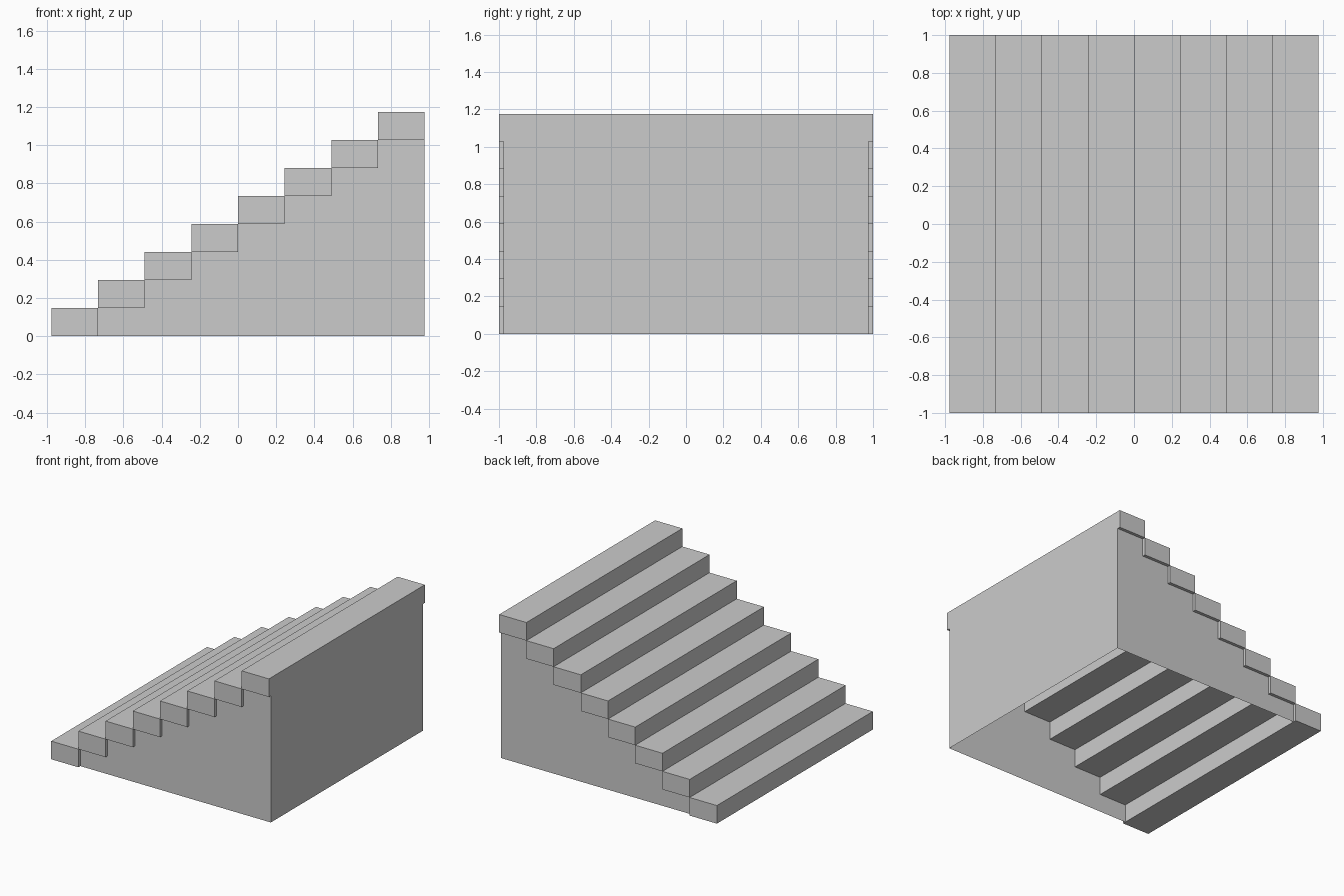
import bpy
import bmesh

STEPS = 8
TREAD = 1.955 / STEPS
RISE = 1.175 / STEPS
FRONT_X = -TREAD * STEPS / 2
BACK_X = -FRONT_X
STEP_HALF = 1.0       # half length of each tread
PANEL_HALF = 0.975    # side panels sit slightly inside the tread ends

if "Cube" in bpy.data.objects:
    bpy.data.objects.remove(bpy.data.objects["Cube"], do_unlink=True)

grey = bpy.data.materials.new("plain grey")
grey.use_nodes = True
colour = (0.6, 0.6, 0.6, 1)
grey.diffuse_color = colour
grey.node_tree.nodes["Principled BSDF"].inputs["Base Color"].default_value = colour


def add_object(name, bm):
    mesh = bpy.data.meshes.new(name)
    bm.to_mesh(mesh)
    bm.free()
    mesh.materials.append(grey)
    obj = bpy.data.objects.new(name, mesh)
    bpy.context.collection.objects.link(obj)
    return obj


# Solid steps, each touching the next along one edge
for i in range(STEPS):
    bm = bmesh.new()
    bmesh.ops.create_cube(bm, size=1)
    bmesh.ops.scale(bm, vec=(TREAD, 2 * STEP_HALF, RISE), verts=bm.verts)
    centre = (FRONT_X + (i + 0.5) * TREAD, 0, (i + 0.5) * RISE)
    bmesh.ops.translate(bm, vec=centre, verts=bm.verts)
    add_object(f"step_{i + 1}", bm)

# Stepped outline of the side panels, following the undersides of the steps
outline = [(FRONT_X + TREAD, 0), (BACK_X, 0), (BACK_X, RISE * (STEPS - 1))]
for i in range(STEPS - 1, 0, -1):
    x = FRONT_X + i * TREAD
    outline.append((x, i * RISE))
    if i > 1:
        outline.append((x, (i - 1) * RISE))

# Thin side panels
for name, side in (("right_side_panel", -1), ("left_side_panel", 1)):
    bm = bmesh.new()
    points = outline if side < 0 else outline[::-1]
    bm.faces.new([bm.verts.new((x, side * PANEL_HALF, z)) for x, z in points])
    add_object(name, bm)

# Thin end wall under the top step; the base stays open
bm = bmesh.new()
top = RISE * (STEPS - 1)
corners = [(-PANEL_HALF, 0), (PANEL_HALF, 0), (PANEL_HALF, top), (-PANEL_HALF, top)]
bm.faces.new([bm.verts.new((BACK_X, y, z)) for y, z in corners])
add_object("end_wall", bm)
